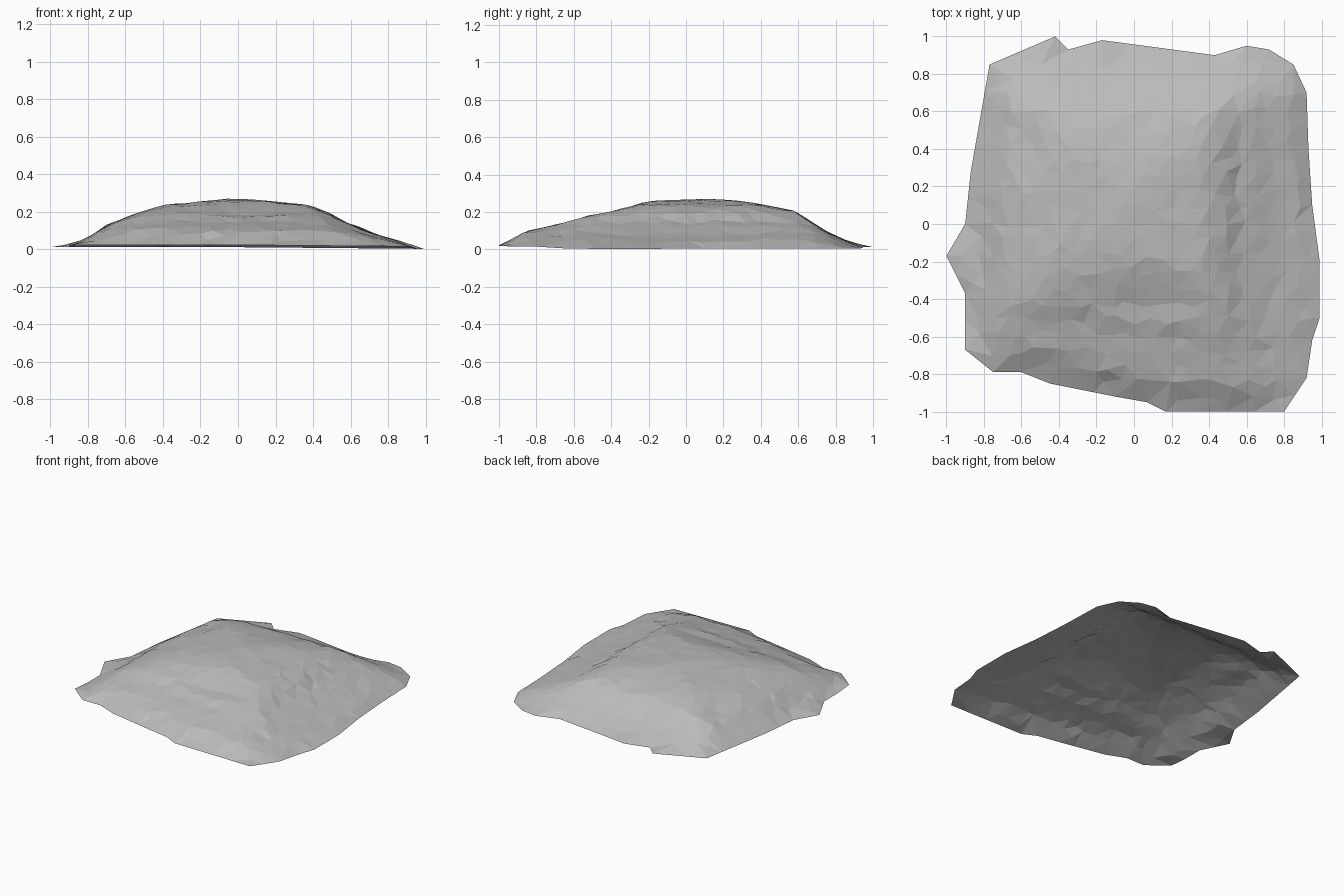
import bpy
import bmesh
import random
from math import exp
from mathutils import Vector, geometry

random.seed(4)

default_cube = bpy.data.objects.get("Cube")
if default_cube:
    bpy.data.objects.remove(default_cube, do_unlink=True)


def make_material(name, color):
    material = bpy.data.materials.new(name)
    material.use_nodes = True
    material.diffuse_color = color
    material.node_tree.nodes["Principled BSDF"].inputs["Base Color"].default_value = color
    return material


# Ragged ground outline, clockwise from the back left
OUTLINE = [(-.77, .85), (-.42, 1), (-.35, .93), (-.17, .98), (.43, .9), (.6, .95),
           (.72, .93), (.85, .85), (.92, .7), (.93, .4), (.95, .1), (.99, -.2),
           (.99, -.5), (.95, -.62), (.92, -.82), (.8, -1), (.17, -1), (.07, -.95),
           (-.1, -.92), (-.45, -.85), (-.6, -.79), (-.75, -.79), (-.9, -.67),
           (-.9, -.37), (-1, -.17), (-.9, 0), (-.87, .28)]

# Heights across the slab and along it, falling from the crown
CROWN = .273
ACROSS = [(-1, .01), (-.82, .05), (-.7, .13), (-.55, .19), (-.4, .235), (0, CROWN),
          (.38, .235), (.49, .192), (.55, .148), (.64, .122), (.7, .09), (1, .003)]
ALONG = [(-1, .025), (-.92, .05), (-.84, .1), (-.6, .15), (-.54, .18), (-.4, .21),
         (-.2, .257), (.13, CROWN), (.35, .25), (.58, .205), (.68, .14), (.76, .09),
         (.87, .04), (1, .01)]

# Where the left and front rims lie, so that the slopes follow them
LEFT_RIM = [(-1, .92), (.2, .92), (.85, .8)]
FRONT_RIM = [(-1, .8), (-.6, .8), (.15, 1), (.8, 1.04)]

# Worn places: centre, size, depth
HOLLOWS = [((.1, -.43), (.3, .09), .015), ((-.55, .45), (.1, .18), .02)]

SPACING = .085


def interpolate(profile, t):
    for (t0, h0), (t1, h1) in zip(profile, profile[1:]):
        if t <= t1:
            return h0 + (h1 - h0) * (t - t0) / (t1 - t0)
    return profile[-1][1]


def hollow(point, center, size, depth):
    dx = (point.x - center[0]) / size[0]
    dy = (point.y - center[1]) / size[1]
    return depth * exp(-dx * dx - dy * dy)


def rim_height(point):
    front_lift = .012 if point.y < -.65 else 0
    return .012 - .009 * max(point.x, 0) + front_lift


def rim_distance(point, rim):
    """Distance to the nearest rim edge."""
    nearest = 9
    for a, b in zip(rim, rim[1:] + rim[:1]):
        foot, fraction = geometry.intersect_point_line(point, a, b)
        foot = a.lerp(b, min(max(fraction, 0), 1))
        nearest = min(nearest, (point - foot).length)
    return nearest


def surface_height(point, distance):
    """Join the drops of both slopes into rounded corners, then wear them down."""
    x, y = point
    if x < 0:
        x *= .92 / interpolate(LEFT_RIM, y)
    if y < 0:
        y /= interpolate(FRONT_RIM, point.x)
    drop_x = CROWN - interpolate(ACROSS, x)
    drop_y = CROWN - interpolate(ALONG, y)
    z = CROWN - (drop_x ** 4 + drop_y ** 4) ** .25
    z -= sum(hollow(point, *place) for place in HOLLOWS)
    z += random.uniform(-.003, .003)
    low = rim_height(point) + .12 * distance
    high = rim_height(point) + .7 * distance
    return min(max(z, low), high)


def refine(points, longest):
    """Split long outline edges so the facets stay even."""
    result = []
    for start, end in zip(points, points[1:] + points[:1]):
        a, b = Vector(start), Vector(end)
        count = max(1, round((b - a).length / longest))
        result += [a.lerp(b, i / count) for i in range(count)]
    return result


def build_rock():
    rim = refine(OUTLINE, .14)
    points = list(rim)
    heights = [rim_height(p) for p in rim]

    # Scatter points unevenly over the slab, clear of the rim
    steps = range(-12, 13)
    for row in steps:
        for column in steps:
            offset = Vector((random.uniform(-.3, .3), random.uniform(-.3, .3)))
            p = (Vector((column + row % 2 / 2, row)) + offset) * SPACING
            distance = rim_distance(p, rim)
            if distance > .05:
                points.append(p)
                heights.append(surface_height(p, distance))

    # Join the points into facets inside the outline
    outline_face = list(range(len(rim)))
    flat, _, faces, sources, _, _ = geometry.delaunay_2d_cdt(
        points, [], [outline_face], 1, .0001)
    bm = bmesh.new()
    verts = [bm.verts.new((p.x, p.y, heights[source[0]]))
             for p, source in zip(flat, sources)]
    for face in faces:
        bm.faces.new([verts[i] for i in face])
    loose = [v for v in bm.verts if not v.link_faces]
    bmesh.ops.delete(bm, geom=loose, context="VERTS")

    # Turn every facet to the sky
    for face in bm.faces:
        face.normal_update()
        if face.normal.z < 0:
            face.normal_flip()

    mesh = bpy.data.meshes.new("rock_slab")
    bm.to_mesh(mesh)
    bm.free()
    rock = bpy.data.objects.new("rock_slab", mesh)
    bpy.context.collection.objects.link(rock)
    mesh.materials.append(make_material("stone_grey", (.5, .5, .5, 1)))


build_rock()
